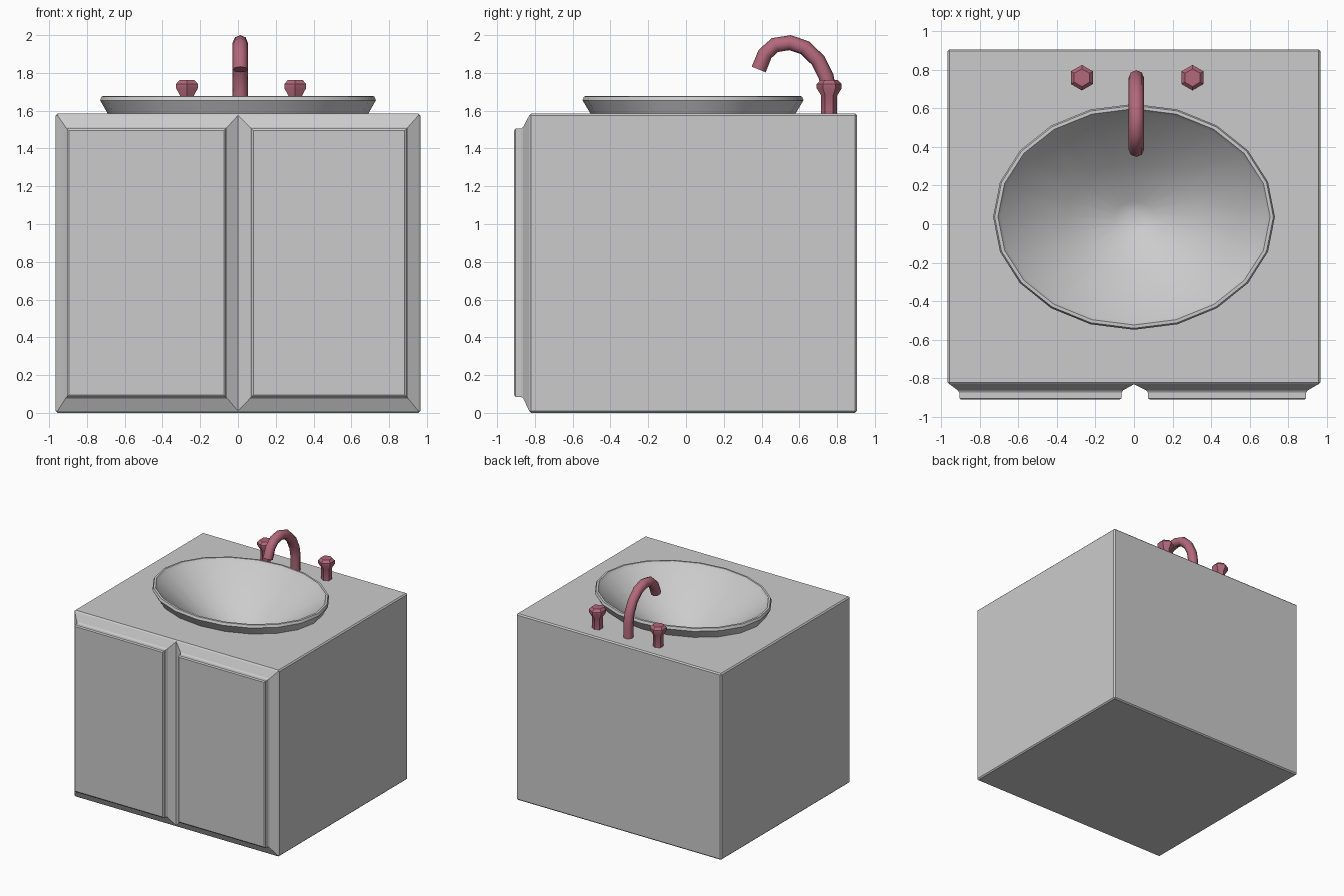
import bpy, bmesh, math
from mathutils import Vector

if "Cube" in bpy.data.objects:
    bpy.data.objects.remove(bpy.data.objects["Cube"])

maroon = bpy.data.materials.new("maroon_metal")
maroon.diffuse_color = (0.45, 0.14, 0.2, 1)
maroon.use_nodes = True
maroon.node_tree.nodes["Principled BSDF"].inputs["Base Color"].default_value = maroon.diffuse_color


def finish(bm, name, mat=None, angle=35):
    me = bpy.data.meshes.new(name)
    bm.to_mesh(me)
    bm.free()
    ob = bpy.data.objects.new(name, me)
    bpy.context.collection.objects.link(ob)
    if mat:
        me.materials.append(mat)
    bpy.ops.object.select_all(action='DESELECT')
    ob.select_set(True)
    bpy.context.view_layer.objects.active = ob
    bpy.ops.object.shade_smooth_by_angle(angle=math.radians(angle))
    return ob


def loft(name, rings, mat=None, cap_start=False, cap_end=True, angle=35):
    """Skin a list of point rings, each counter-clockwise about the loft direction."""
    bm = bmesh.new()
    vr = [[bm.verts.new(p) for p in r] for r in rings]
    n = len(vr[0])
    for a, b in zip(vr, vr[1:]):
        for i in range(n):
            j = (i + 1) % n
            bm.faces.new((a[i], a[j], b[j], b[i]))
    if cap_start:
        bm.faces.new(vr[0][::-1])
    if cap_end:
        bm.faces.new(vr[-1])
    return finish(bm, name, mat, angle)


def ellipse(cx, cy, z, rx, ry, n, start=0.0):
    return [(cx + rx * math.cos(start + math.tau * i / n),
             cy + ry * math.sin(start + math.tau * i / n), z) for i in range(n)]


W, FRONT, BACK, TOP = 0.965, -0.83, 0.905, 1.585
BY = 0.037      # bowl centre in y
EDGE = 0.01     # small edge bevel

# Cabinet: bevelled box, open behind the doors, hole in the top for the bowl
bm = bmesh.new()
bmesh.ops.create_cube(bm, size=1)
for v in bm.verts:
    v.co = (v.co.x * 2 * W,
            (FRONT + BACK) / 2 + v.co.y * (BACK - FRONT),
            (v.co.z + 0.5) * TOP)
bmesh.ops.bevel(bm, geom=bm.edges[:], offset=EDGE, segments=1, affect='EDGES')
bm.normal_update()
front = min(bm.faces, key=lambda f: f.calc_center_median().y)
top = max(bm.faces, key=lambda f: f.calc_center_median().z)
edges = list(top.edges)
bmesh.ops.delete(bm, geom=[front, top], context='FACES_ONLY')
hole = [bm.verts.new(p) for p in ellipse(0, BY, TOP, 0.69, 0.543, 20)]
edges += [bm.edges.new((hole[i - 1], hole[i])) for i in range(20)]
res = bmesh.ops.triangle_fill(bm, edges=edges, use_beauty=True)
bm.normal_update()
for f in res["geom"]:
    if isinstance(f, bmesh.types.BMFace) and f.normal.z < 0:
        f.normal_flip()
finish(bm, "cabinet", angle=20)


# Doors: sloped frame rising to a raised flat panel
def rect(x0, x1, z0, z1, y):
    return [(x0, y, z0), (x1, y, z0), (x1, y, z1), (x0, y, z1)]


def door(name, ox0, ox1, px0, px1):
    z0, z1, e = 0.085, 1.505, 0.01
    loft(name, [
        rect(ox0, ox1, EDGE, TOP - EDGE, FRONT),
        rect(px0 - 0.008, px1 + 0.008, z0 - 0.008, z1 + 0.008, -0.862),
        rect(px0, px1, z0, z1, -0.874),
        rect(px0, px1, z0, z1, -0.903),
        rect(px0 + e, px1 - e, z0 + e, z1 - e, -0.91),
    ], angle=20)


door("left_door", -W + EDGE, 0, -0.905, -0.065)
door("right_door", 0, W - EDGE, 0.072, 0.892)

# Bowl: 20-sided oval rim with a conical basin
profile = [(0.69, 0.543, TOP), (0.73, 0.585, 1.655), (0.722, 0.577, 1.676),
           (0.705, 0.56, 1.677), (0.69, 0.545, 1.655), (0.36, 0.285, 1.43),
           (0.10, 0.08, 1.275), (0.03, 0.024, 1.265)]
loft("basin", [ellipse(0, BY, z, rx, ry, 20) for rx, ry, z in profile], angle=50)

# Spout: 8-sided tube swept along a hooked path
path = [Vector((0.012, y, z)) for y, z in
        [(0.757, 1.58), (0.757, 1.70), (0.742, 1.78), (0.70, 1.865), (0.63, 1.933),
         (0.55, 1.96), (0.47, 1.947), (0.418, 1.90), (0.385, 1.818)]]
rings = []
for i, p in enumerate(path):
    t = (path[min(i + 1, len(path) - 1)] - path[max(i - 1, 0)]).normalized()
    u = Vector((1, 0, 0))
    v = t.cross(u)
    rings.append([p + 0.04 * (u * math.cos(a) + v * math.sin(a))
                  for a in (math.tau * k / 8 for k in range(8))])
loft("spout", rings, maroon, cap_start=True, angle=50)

# Tap handles: hexagonal stem and knob
knob = [(0.042, 1.58), (0.042, 1.68), (0.066, 1.718), (0.066, 1.742), (0.046, 1.762)]
for side, x in (("left", -0.27), ("right", 0.303)):
    loft(side + "_tap_handle",
         [ellipse(x, 0.758, z, r, r, 6, math.pi / 6) for r, z in knob],
         maroon, cap_start=True)
